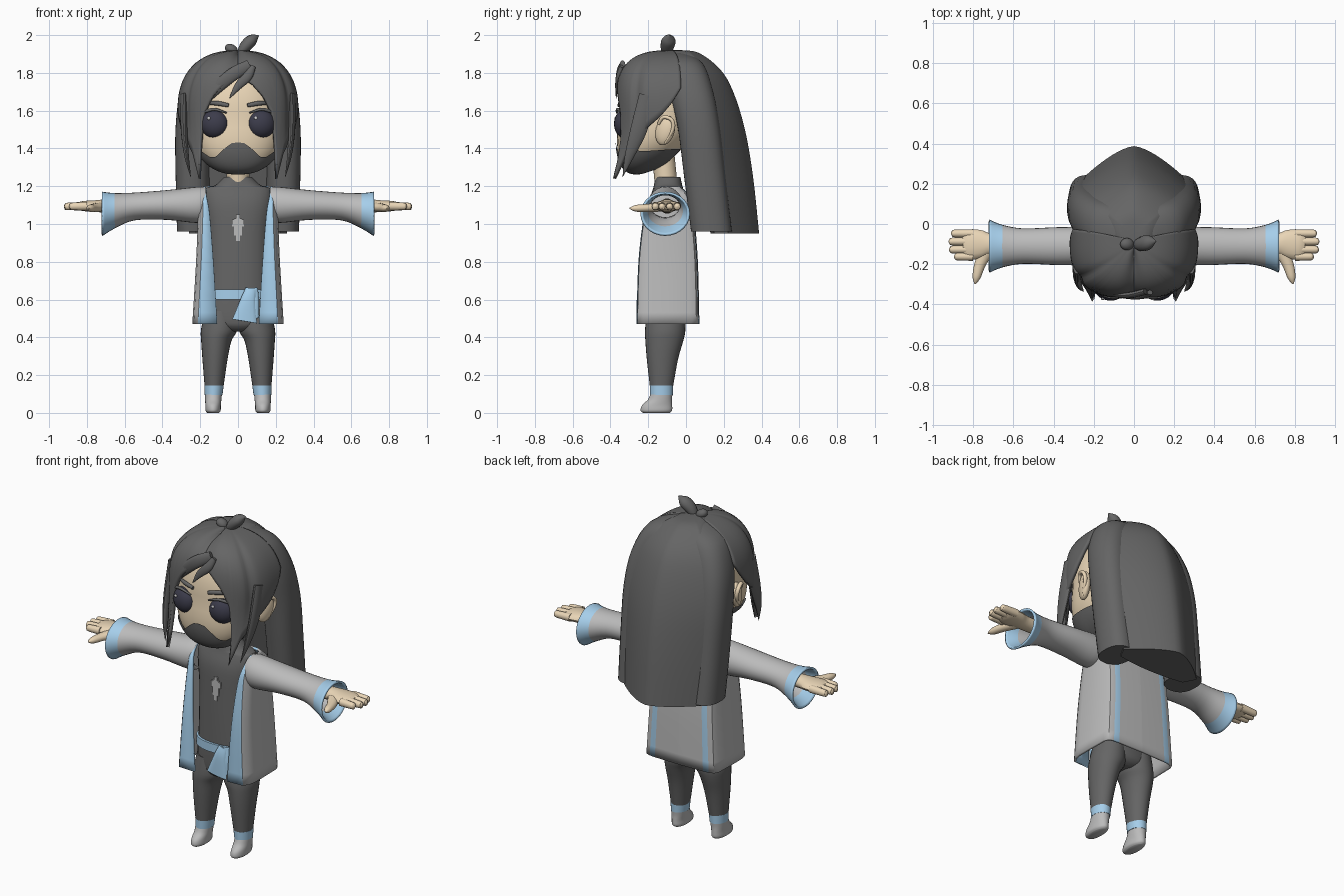
import bpy, bmesh
from math import sin, cos, pi, radians, exp
from mathutils import Vector, Matrix, Euler

def mat(name, c):
    m = bpy.data.materials.new(name)
    m.diffuse_color = (*c, 1)
    return m

DARK, LIGHT = mat("dark_grey", (.13, .13, .13)), mat("light_grey", (.5, .5, .5))
SKIN, BLUE = mat("skin", (.82, .67, .47)), mat("blue", (.38, .62, .83))
EYE, WHITE = mat("eye_dark", (.045, .045, .07)), mat("white", (.9, .9, .9))

def finish(name, bm, mats, mirror=False, thick=0):
    me = bpy.data.meshes.new(name)
    bmesh.ops.remove_doubles(bm, verts=bm.verts, dist=1e-5)
    bmesh.ops.recalc_face_normals(bm, faces=bm.faces)
    bm.to_mesh(me)
    bm.free()
    ob = bpy.data.objects.new(name, me)
    bpy.context.collection.objects.link(ob)
    for m in mats:
        me.materials.append(m)
    if thick:
        s = ob.modifiers.new("thickness", 'SOLIDIFY')
        s.thickness, s.offset = thick, 0
    if mirror:
        ob.modifiers.new("mirror", 'MIRROR')
    return ob

def grid(name, rows, mats, closed=True, cap=True, pick=None, **kw):
    bm = bmesh.new()
    vs = [[bm.verts.new(p) for p in r] for r in rows]
    n = len(rows[0])
    for i in range(len(rows) - 1):
        for j in range(n if closed else n - 1):
            k = (j + 1) % n
            f = bm.faces.new((vs[i][j], vs[i][k], vs[i + 1][k], vs[i + 1][j]))
            f.material_index = pick(i, j) if pick else 0
    if closed and cap:
        bm.faces.new(vs[0])
        bm.faces.new(vs[-1])
    return finish(name, bm, mats, **kw)

def resample(t, k=4):
    # Catmull-Rom through table rows
    out = []
    for i in range(len(t) - 1):
        a, b, c, d = t[max(i - 1, 0)], t[i], t[i + 1], t[min(i + 2, len(t) - 1)]
        for s in range(k):
            u = s / k
            out.append([.5 * (2 * q + (r - p) * u + (2 * p - 5 * q + 4 * r - w) * u * u
                              + (3 * q - p - 3 * r + w) * u ** 3) for p, q, r, w in zip(a, b, c, d)])
    return out + [list(t[-1])]

def lerp(t, x):
    for (a, p), (b, q) in zip(t, t[1:]):
        if x <= b:
            return p + (q - p) * max(0, (x - a) / (b - a))
    return t[-1][1]

def sup(a, p=2):
    # point on unit superellipse
    s, c = sin(a), cos(a)
    r = (abs(s) ** p + abs(c) ** p) ** (-1 / p)
    return s * r, c * r

def stack(name, table, mats, p=2, n=28, k=4, **kw):
    # vertical loft, rows are z, cx, cy, rx, ry
    rows = []
    for z, cx, cy, rx, ry in resample(table, k):
        e = [sup(2 * pi * j / n, p) for j in range(n)]
        rows.append([(cx + rx * a, cy + ry * b, z) for a, b in e])
    return grid(name, rows, mats, **kw)

def tube(name, pts, ref, mats, n=14, **kw):
    # sweep, points are x, y, z, width radius, depth radius
    t = resample(pts, 5)
    rows = []
    for i, (x, y, z, ra, rb) in enumerate(t):
        T = (Vector(t[min(i + 1, len(t) - 1)][:3]) - Vector(t[max(i - 1, 0)][:3])).normalized()
        A = Vector(ref).cross(T).normalized()
        B = T.cross(A)
        rows.append([Vector((x, y, z)) + A * ra * cos(2 * pi * j / n) + B * rb * sin(2 * pi * j / n) for j in range(n)])
    return grid(name, rows, mats, **kw)

def ball(name, loc, size, m, rot=(0, 0, 0), **kw):
    bm = bmesh.new()
    bmesh.ops.create_uvsphere(bm, u_segments=24, v_segments=14, radius=1,
                              matrix=Matrix.LocRotScale(Vector(loc), Euler(rot), Vector(size)))
    return finish(name, bm, [m], **kw)

# head and beard share one surface
def head(z, a, off=0):
    u = (z - 1.55) / .315
    f = max(0, 1 - abs(u) ** 2.5) ** .45
    low = max(0, -u)
    s, c = sup(a, 2.3)
    y = -.145 - .05 * low - (.21 * f + off) * c
    return ((.25 * f + off) * s, y, z + .33 * low * max(0, y + .34) - off * low)

zs = [1.55 - .315 * cos(pi * i / 24) for i in range(25)]
grid("head", [[head(z, 2 * pi * j / 40) for j in range(40)] for z in zs[:-1]], [SKIN])
edge = [(0, 1.435), (8, 1.43), (18, 1.40), (30, 1.36), (40, 1.355), (55, 1.385), (80, 1.365), (150, 1.33)]
grid("beard", [[head(1.236 + (lerp(edge, abs(d)) - 1.236) * (i / 12) ** 1.6, radians(d), .007)
                for d in range(-148, 149, 4)] for i in range(13)], [DARK], closed=False)
stack("neck", [(1.16, 0, -.1, .06, .06), (1.36, 0, -.12, .06, .06)], [SKIN])

# face details
ball("eye", (.125, -.325, 1.53), (.075, .055, .075), EYE, (0, 0, .22), mirror=True)
for s in (-1, 1):
    ball("eye_highlight", (s * .125 - .03, -.372, 1.56), (.009, .006, .009), WHITE)
tube("eyelash", [(.06, -.365, 1.588, .004, .006), (.125, -.362, 1.607, .008, .008), (.185, -.335, 1.595, .008, .008),
                 (.225, -.31, 1.61, .001, .001)], (0, 1, 0), [DARK], mirror=True)
tube("eyebrow", [(.05, -.356, 1.628, .01, .008), (.12, -.342, 1.64, .012, .01), (.195, -.295, 1.638, .002, .002)],
     (0, 1, 0), [DARK], mirror=True)
ball("ear", (.26, -.11, 1.495), (.028, .052, .08), SKIN, (-.3, 0, -.35), mirror=True)
tube("ear_rim", [(.265, -.145, 1.53, .008, .01), (.283, -.12, 1.565, .01, .012), (.295, -.075, 1.55, .01, .012),
                 (.288, -.07, 1.5, .01, .012), (.27, -.11, 1.43, .006, .008)], (1, 0, 0), [SKIN], mirror=True)

# front hair shell, lower edge dips into a pointed face lock
hem = [(0, 1.8), (14, 1.75), (25, 1.67), (33, 1.57), (37, 1.43), (41, 1.24), (47, 1.37), (60, 1.48), (80, 1.57),
       (92, 1.64), (102, 1.72)]
def front_hair(d, t):
    z = 1.91 - (1.91 - lerp(hem, d)) * t * t
    u, low = max(0, (z - 1.6) / .31), max(0, (1.6 - z) / .36)
    f = max(0, 1 - u ** 2.4) ** .42
    fy = max(0, 1 - u ** 3.6) ** .36
    s, c = sup(radians(d), 2.6)
    part = 1 - .04 * exp(-(d / 9) ** 2) - .05 * exp(-((d - 54) / 5) ** 2) * max(0, 1 - 2 * low)
    return (.31 * f * s * (1 - .08 * low) * part, -.085 - .28 * fy * c * part - .065 * low ** 2,
            z - .02 * exp(-(d / 14) ** 2))
cols = sorted(set(list(range(0, 103, 3)) + [37, 41, 47]))
grid("front_hair", [[front_hair(d, i / 18) for d in cols] for i in range(19)], [DARK],
     closed=False, mirror=True, thick=.02)
tube("side_lock", [(.285, -.2, 1.68, .02, .05), (.285, -.25, 1.5, .018, .045), (.272, -.3, 1.36, .012, .025),
                   (.25, -.335, 1.25, .001, .001)], (0, 1, 0), [DARK], mirror=True)
tube("bang_long", [(.06, -.335, 1.84, .03, .015), (-.03, -.355, 1.79, .035, .015), (-.12, -.345, 1.71, .028, .012),
                   (-.19, -.325, 1.61, .001, .001)], (0, 1, 0), [DARK])
tube("bang_short", [(.08, -.34, 1.835, .015, .012), (.05, -.357, 1.78, .025, .014), (.0, -.365, 1.73, .02, .01),
                    (-.045, -.37, 1.665, .001, .001)], (0, 1, 0), [DARK])

# long back hair: z, half width, outer y, inner y, edge drop
S = [i / 10 for i in range(-10, 11)]
rows = []
for z, w, yo, yi, d in resample([(1.92, .03, -.02, -.1, .02), (1.905, .1, .07, -.13, .05), (1.82, .19, .18, -.13, .1),
                                 (1.7, .245, .25, -.08, .13), (1.5, .275, .312, .0, .15), (1.25, .27, .355, .06, .16),
                                 (.95, .26, .387, .13, .165)]):
    rows.append([(w * s, yo - d * abs(s) ** 1.5, z) for s in S] +
                [(w * s * .85, yi + .02 * s * s, z) for s in reversed(S)])
grid("back_hair", rows, [DARK])
stack("back_hair_side", [(1.905, .05, -.05, .045, .05), (1.85, .13, -.01, .1, .1), (1.7, .205, .03, .1, .115),
                         (1.5, .235, .07, .096, .112), (1.25, .24, .1, .09, .11), (.96, .235, .135, .088, .108)],
      [DARK], p=2.4, mirror=True)
tube("hair_tuft_large", [(0, -.1, 1.88, .012, .015), (.035, -.1, 1.935, .03, .035), (.075, -.09, 1.975, .03, .035),
                         (.11, -.085, 1.998, .002, .002)], (0, 1, 0), [DARK])
ball("hair_tuft_small", (-.035, -.1, 1.925), (.036, .03, .026), DARK, (0, .5, 0))

# shirt, belt and sash
stack("shirt", [(.43, 0, -.11, .06, .06), (.45, 0, -.11, .13, .09), (.5, 0, -.11, .172, .105), (.7, 0, -.105, .165, .11),
                (.95, 0, -.1, .165, .108), (1.1, 0, -.1, .18, .1), (1.185, 0, -.095, .175, .08),
                (1.205, 0, -.095, .12, .075), (1.25, 0, -.095, .072, .065)], [DARK], p=2.3)
for size, z in (((.02, .008, .14), .98), ((.064, .008, .035), 1.005), ((.04, .008, .09), .985)):
    bm = bmesh.new()
    bmesh.ops.create_cube(bm, size=1, matrix=Matrix.LocRotScale(Vector((0, -.209, z)), None, Vector(size)))
    finish("chest_ornament", bm, [LIGHT])
stack("belt", [(.6, 0, -.107, .178, .122), (.652, 0, -.107, .176, .122)], [BLUE], p=2.3)
tube("sash_tail", [(.07, -.235, .655, .03, .014), (.055, -.245, .6, .04, .016), (.035, -.25, .485, .066, .012)],
     (0, 1, 0), [BLUE])
tube("sash_tail_short", [(.075, -.23, .66, .03, .014), (.08, -.24, .58, .032, .014), (.085, -.243, .5, .025, .01)],
     (0, 1, 0), [BLUE])

# open coat: z, opening x, outer x, front y, back y
rows = []
for z, o, w, f, b in resample([(.47, .11, .235, -.255, .058), (.8, .13, .215, -.245, .05), (1.05, .15, .205, -.215, .03),
                               (1.14, .165, .203, -.185, .01), (1.195, .172, .19, -.125, -.04)]):
    m = (f + b) / 2
    g = max(min(w * .89, w - .012), o + .004)
    rows.append([(x, y, z) for x, y in ((o, f), (g, f + .004), (w * .97, f + .03), (w, f + .07 * (m - f) / .15), (w, m),
                 (w * .99, b - .035), (w * .94, b - .008), (w * .83, b), (w * .68, b + .003), (0, b + .006))])
grid("coat", rows, [LIGHT, BLUE], closed=False, pick=lambda i, j: int(j in (0, 7)), mirror=True, thick=.014)

# sleeves: x, bottom z, top z, half depth
rows = []
for x, lo, hi, ry in resample([(.17, 1.03, 1.19, .075), (.22, 1.012, 1.19, .088), (.38, 1.028, 1.173, .088),
                               (.55, 1.025, 1.16, .082), (.655, .982, 1.158, .1), (.72, .942, 1.165, .126)]):
    rows.append([(x, -.11 + ry * sin(2 * pi * j / 28), (lo + hi) / 2 + (hi - lo) / 2 * cos(2 * pi * j / 28))
                 for j in range(28)])
grid("sleeve", rows, [LIGHT, BLUE], cap=False, pick=lambda i, j: int(i >= 16), mirror=True, thick=.012)

# hands
Z = (0, 0, 1)
tube("palm", [(.55, -.1, 1.095, .042, .04), (.7, -.1, 1.095, .05, .036), (.76, -.1, 1.095, .07, .031),
              (.82, -.103, 1.095, .074, .027), (.85, -.105, 1.095, .055, .017)], Z, [SKIN], mirror=True)
for y, tip in ((-.047, .91), (-.087, .922), (-.127, .92), (-.162, .895)):
    tube("finger", [(.8, y, 1.095, .021, .023), (tip - .02, y, 1.093, .019, .02), (tip - .006, y, 1.093, .013, .014),
                    (tip, y, 1.093, .002, .002)], Z, [SKIN], mirror=True)
tube("thumb", [(.73, -.13, 1.09, .034, .025), (.765, -.2, 1.085, .028, .022), (.783, -.265, 1.083, .02, .018),
               (.79, -.298, 1.083, .003, .003)], Z, [SKIN], mirror=True)

# legs and feet
stack("trouser_leg", [(.54, .09, -.105, .085, .1), (.44, .1, -.11, .096, .107), (.38, .115, -.115, .08, .1),
                      (.28, .122, -.125, .066, .082), (.13, .127, -.13, .049, .06)], [DARK], mirror=True)
stack("ankle_band", [(.095, .129, -.13, .047, .06), (.145, .127, -.13, .051, .062)], [BLUE], mirror=True)
stack("foot", [(.1, .13, -.13, .045, .058), (.07, .131, -.138, .043, .064), (.04, .132, -.153, .041, .08),
               (.012, .132, -.157, .04, .083), (0, .132, -.157, .03, .07)], [LIGHT], p=2.1, mirror=True)

for ob in bpy.data.objects:
    ob.select_set(True)
    bpy.context.view_layer.objects.active = ob
bpy.ops.object.shade_smooth_by_angle(angle=radians(42))
